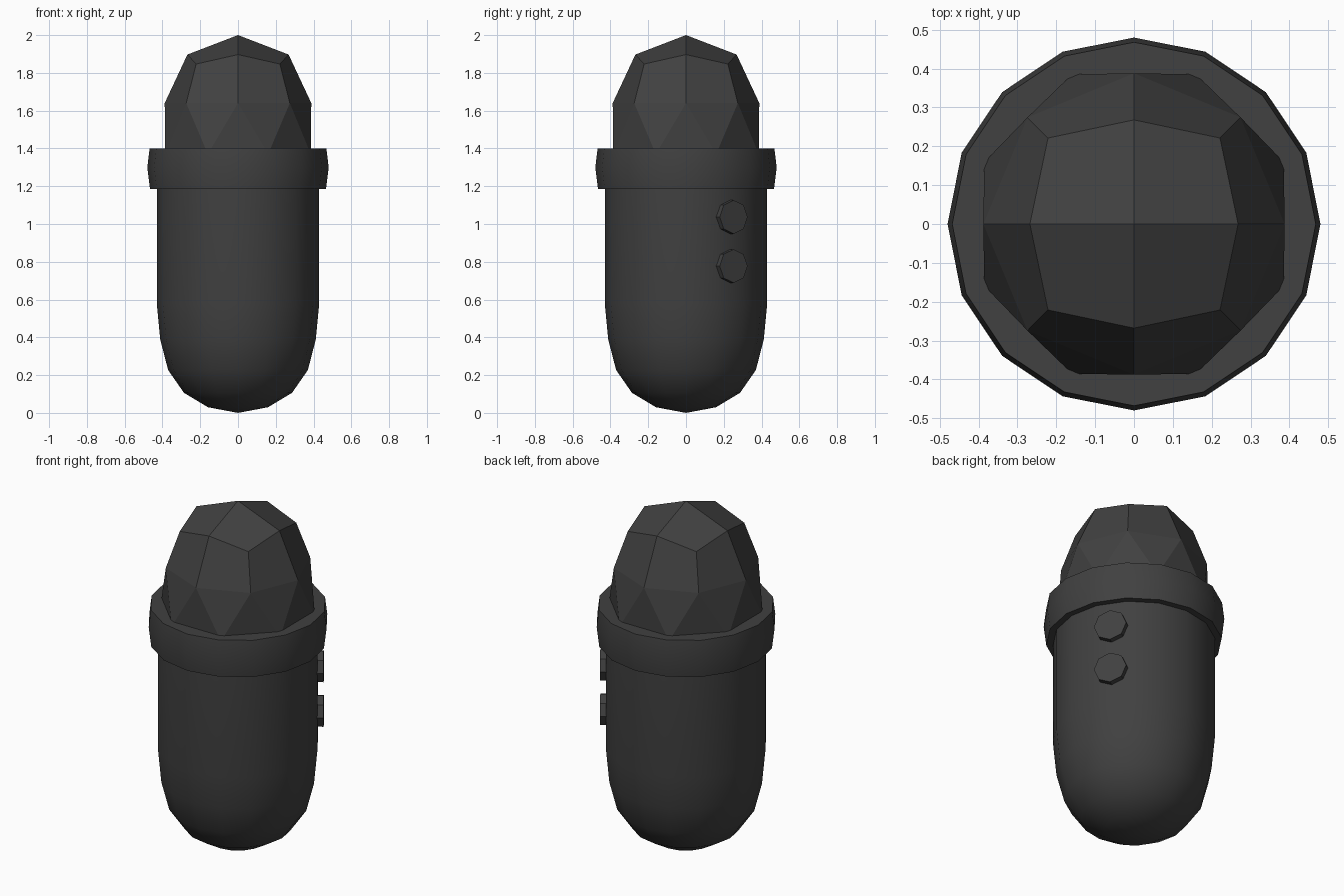
import bpy, math
from math import radians, cos, sin

if "Cube" in bpy.data.objects:
    bpy.data.objects.remove(bpy.data.objects["Cube"])

mat = bpy.data.materials.new("dark grey")
mat.diffuse_color = (0.052, 0.052, 0.052, 1)
mat.use_nodes = True
mat.node_tree.nodes["Principled BSDF"].inputs["Base Color"].default_value = mat.diffuse_color


def make(name, verts, faces, smooth=False):
    me = bpy.data.meshes.new(name)
    me.from_pydata(verts, [], faces)
    me.materials.append(mat)
    ob = bpy.data.objects.new(name, me)
    bpy.context.collection.objects.link(ob)
    if smooth:
        bpy.ops.object.select_all(action='DESELECT')
        ob.select_set(True)
        bpy.context.view_layer.objects.active = ob
        bpy.ops.object.shade_smooth_by_angle(angle=radians(35))
    return ob


def ring_pts(r, z, n, offset=0.0):
    return [(r * cos(offset + 2 * math.pi * i / n), r * sin(offset + 2 * math.pi * i / n), z)
            for i in range(n)]


def lathe(name, profile, n=16, tip=None):
    """Revolve (radius, z) points listed bottom to top, with capped ends."""
    verts, faces = [], []
    for r, z in profile:
        verts += ring_pts(r, z, n)
    for k in range(len(profile) - 1):
        for i in range(n):
            j = (i + 1) % n
            faces.append((k * n + i, k * n + j, k * n + n + j, k * n + n + i))
    if tip is None:
        faces.append(tuple(reversed(range(n))))
    else:
        verts.append((0, 0, tip))
        faces += [((i + 1) % n, i, len(verts) - 1) for i in range(n)]
    top = (len(profile) - 1) * n
    faces.append(tuple(range(top, top + n)))
    return make(name, verts, faces, True)


# Body with rounded bottom
lathe("body", [(.159, .03), (.286, .106), (.37, .227), (.412, .39), (.43, .58), (.43, 1.2)], tip=0.0)

# Collar
lathe("collar", [(.466, 1.185), (.48, 1.3), (.468, 1.4)])

# Faceted dome: quad-sphere top joined by triangles to an octagonal base
verts = [(0, 0, 2.0)]
for i in range(8):                                   # upper ring 1-8
    a = i * math.pi / 4
    r, z = (.268, 1.897) if i % 2 == 0 else (.313, 1.847)
    verts.append((r * cos(a), r * sin(a), z))
verts += ring_pts(.388, 1.64, 8)                     # middle ring 9-16
verts += ring_pts(.417, 1.37, 8, math.pi / 8)        # base ring 17-24
faces = []
for i in range(8):
    j = (i + 1) % 8
    faces.append((1 + i, 9 + i, 9 + j, 1 + j))
    faces.append((9 + i, 17 + i, 9 + j))
    faces.append((9 + j, 17 + i, 17 + j))
for i in (0, 2, 4, 6):
    faces.append((0, 1 + i, 2 + i, 1 + (i + 2) % 8))
faces.append(tuple(reversed(range(17, 25))))
make("faceted_dome", verts, faces)

# Two octagonal buttons on the back right side
for name, z in (("upper_button", 1.037), ("lower_button", .777)):
    bpy.ops.mesh.primitive_cylinder_add(vertices=8, radius=.089, depth=.12)
    ob = bpy.context.object
    ob.name = name
    ob.data.materials.append(mat)
    a = radians(33.75)
    ob.location = (.394 * cos(a), .394 * sin(a), z)
    ob.rotation_euler = (0, math.pi / 2, a)
